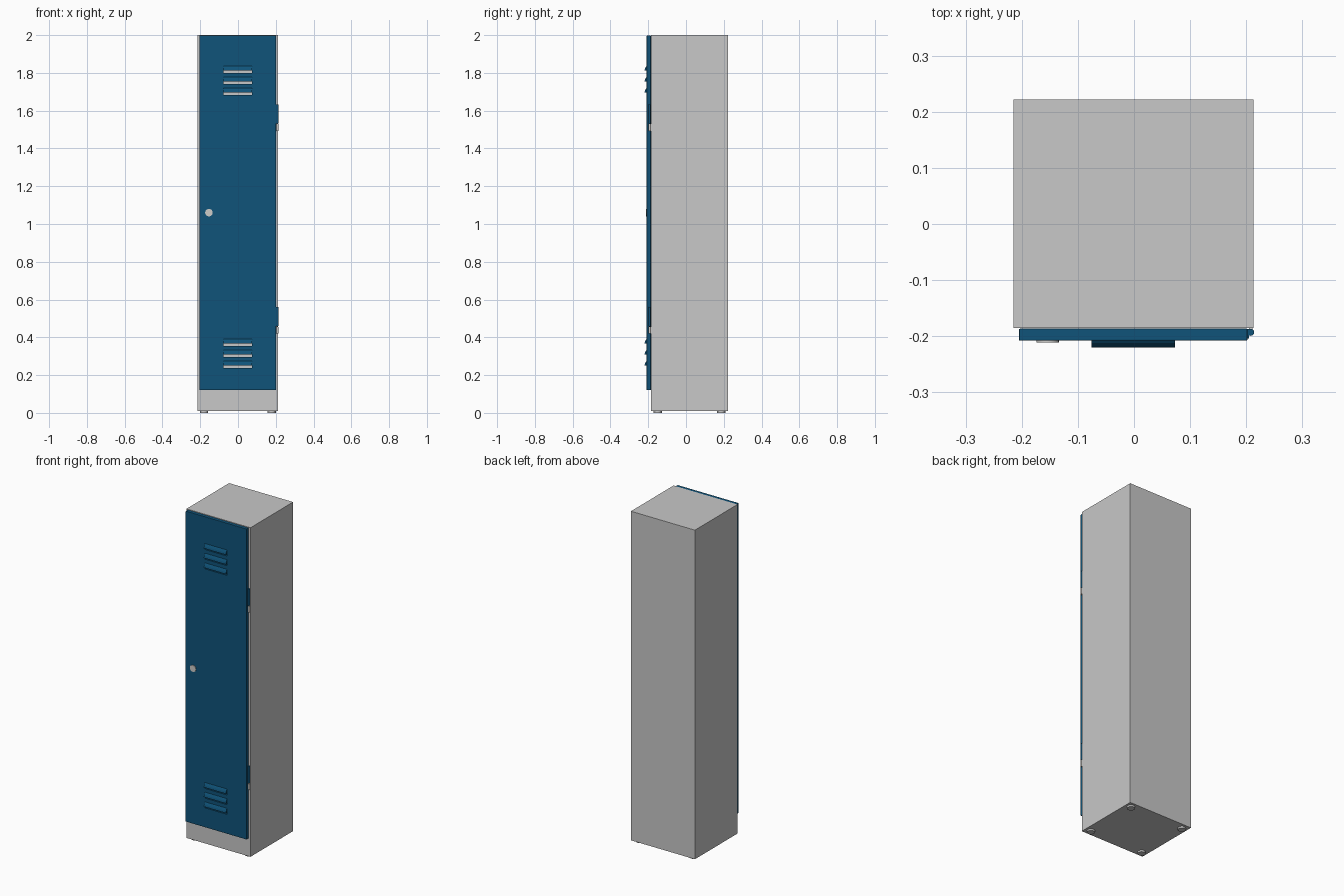
import bpy, bmesh, math
from mathutils import Vector

if "Cube" in bpy.data.objects:
    bpy.data.objects.remove(bpy.data.objects["Cube"])


def material(name, rgb):
    m = bpy.data.materials.new(name)
    m.diffuse_color = (*rgb, 1)
    m.use_nodes = True
    m.node_tree.nodes["Principled BSDF"].inputs["Base Color"].default_value = m.diffuse_color
    return m


GREY = material("light grey metal", (0.58, 0.58, 0.58))
BLUE = material("blue paint", (0.005, 0.088, 0.195))
SILVER = material("silver metal", (0.62, 0.61, 0.59))
DARK = material("dark slot", (0.03, 0.03, 0.03))


def finish(name, bm, mat):
    bmesh.ops.recalc_face_normals(bm, faces=bm.faces)
    me = bpy.data.meshes.new(name)
    bm.to_mesh(me)
    bm.free()
    ob = bpy.data.objects.new(name, me)
    bpy.context.collection.objects.link(ob)
    if mat:
        me.materials.append(mat)
    return ob


def box(name, x, y, z, mat):
    bm = bmesh.new()
    bmesh.ops.create_cube(bm, size=1)
    for v in bm.verts:
        v.co = Vector([a[0] + (c + 0.5) * (a[1] - a[0]) for a, c in zip((x, y, z), v.co)])
    return finish(name, bm, mat)


def cylinder(name, centre, r, depth, mat, along_y=False):
    bm = bmesh.new()
    bmesh.ops.create_cone(bm, cap_ends=True, segments=24, radius1=r, radius2=r, depth=depth)
    for v in bm.verts:
        if along_y:
            v.co = Vector((v.co.x, v.co.z, v.co.y))
        v.co += Vector(centre)
    ob = finish(name, bm, mat)
    for p in ob.data.polygons:
        p.use_smooth = len(p.vertices) == 4
    return ob


def prism(name, profile, x0, x1, mat):
    """Extrude a (y, z) profile along x."""
    bm = bmesh.new()
    a = [bm.verts.new((x0, y, z)) for y, z in profile]
    b = [bm.verts.new((x1, y, z)) for y, z in profile]
    bm.faces.new(a)
    bm.faces.new(b)
    for i in range(len(a)):
        j = (i + 1) % len(a)
        bm.faces.new((a[i], a[j], b[j], b[i]))
    return finish(name, bm, mat)


# Cabinet body and four flat feet
box("cabinet_body", (-0.215, 0.213), (-0.185, 0.222), (0.01, 2.0), GREY)
for x in (-0.18, 0.178):
    for y in (-0.15, 0.187):
        cylinder("foot", (x, y, 0.006), 0.022, 0.012, GREY)

# Door panel
door = box("door", (-0.205, 0.202), (-0.208, -0.1865), (0.12, 1.998), BLUE)
bev = door.modifiers.new("soft edges", "BEVEL")
bev.width = 0.002
bev.segments = 2

# Vent slits with hoods above them
for base in (0.244, 1.689):
    for i in range(3):
        z = base + i * 0.0585
        cut = box("vent_cutter", (-0.076, 0.073), (-0.25, -0.1875), (z - 0.006, z + 0.006), None)
        cut.hide_render = True
        cut.hide_viewport = True
        mod = door.modifiers.new("vent", "BOOLEAN")
        mod.object = cut
        mod.operation = "DIFFERENCE"
        mod.solver = "EXACT"
        # pale plate seen through the slit
        box("vent_back", (-0.076, 0.073), (-0.1885, -0.1870), (z - 0.006, z + 0.006), GREY)
        prism("vent_hood", [(-0.207, z + 0.031), (-0.212, z + 0.027), (-0.217, z + 0.017),
                            (-0.220, z + 0.006), (-0.207, z + 0.006)], -0.076, 0.073, BLUE)

# Lock
cylinder("lock", (-0.154, -0.2085, 1.06), 0.02, 0.006, SILVER, along_y=True)

# Hinges: blue upper knuckle and leaf on the door, grey lower knuckle on the body
for z in (0.42, 1.493):
    cylinder("hinge_upper", (0.208, -0.193, z + 0.09), 0.0062, 0.10, BLUE)
    box("hinge_door_leaf", (0.199, 0.205), (-0.204, -0.187), (z + 0.04, z + 0.14), BLUE)
    cylinder("hinge_lower", (0.208, -0.193, z + 0.018), 0.0062, 0.036, SILVER)
    box("hinge_body_leaf", (0.205, 0.211), (-0.191, -0.184), (z, z + 0.036), SILVER)
    cylinder("hinge_pin", (0.208, -0.193, z + 0.038), 0.004, 0.006, DARK)
